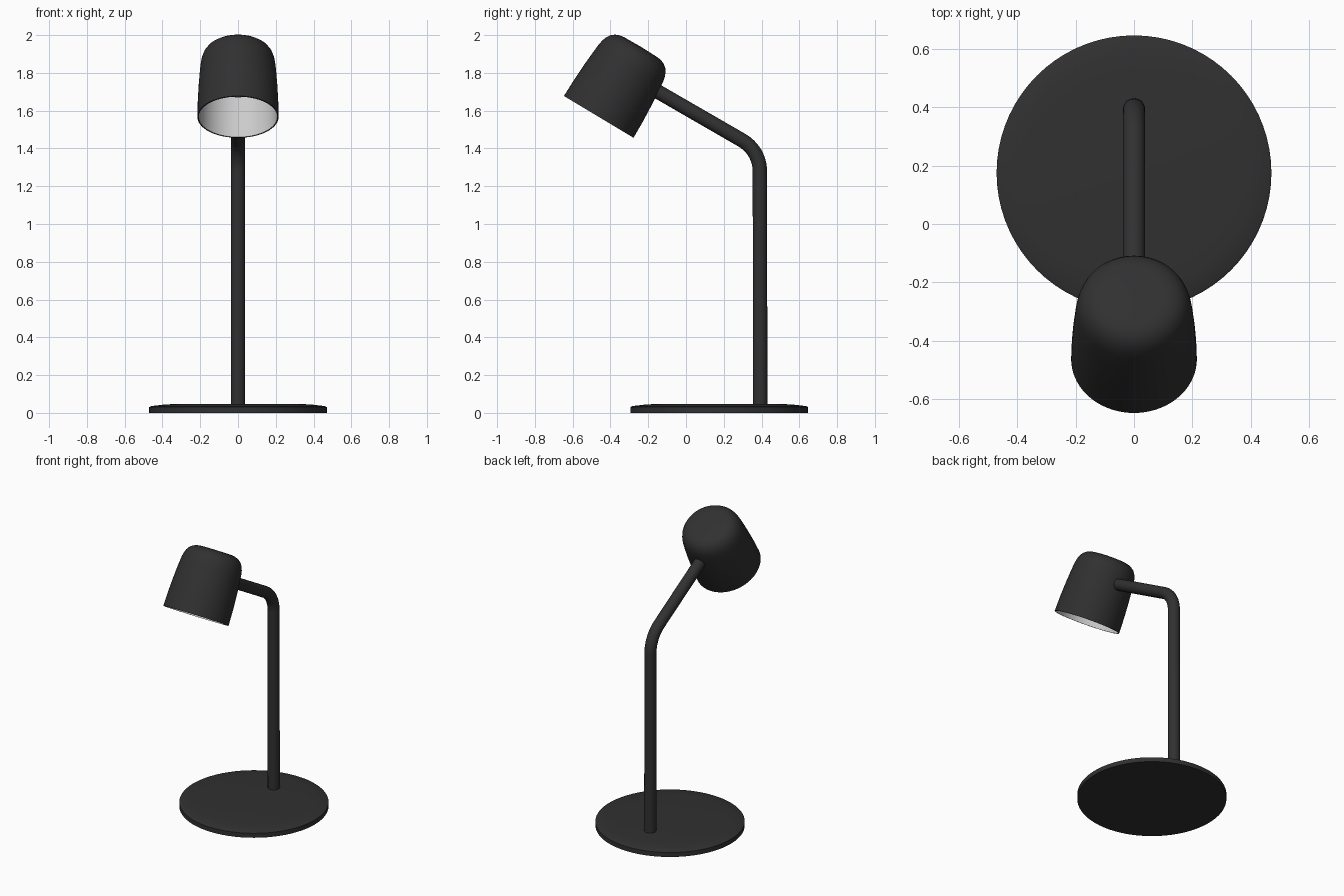
import bpy, bmesh, math
from mathutils import Vector, Matrix

if "Cube" in bpy.data.objects:
    bpy.data.objects.remove(bpy.data.objects["Cube"])

def material(name, v):
    m = bpy.data.materials.new(name)
    m.diffuse_color = (v, v, v, 1)
    m.use_nodes = True
    m.node_tree.nodes["Principled BSDF"].inputs["Base Color"].default_value = m.diffuse_color
    return m

BLACK = material("matte_black", 0.03)
WHITE = material("liner_white", 0.75)

def finish(name, bm, mat, angle=35, flip=False):
    bmesh.ops.recalc_face_normals(bm, faces=bm.faces)
    if flip:
        bmesh.ops.reverse_faces(bm, faces=bm.faces)
    me = bpy.data.meshes.new(name)
    bm.to_mesh(me)
    bm.free()
    ob = bpy.data.objects.new(name, me)
    bpy.context.collection.objects.link(ob)
    me.materials.append(mat)
    bpy.ops.object.select_all(action='DESELECT')
    ob.select_set(True)
    bpy.context.view_layer.objects.active = ob
    bpy.ops.object.shade_smooth_by_angle(angle=math.radians(angle))
    return ob

def lathe(name, profile, mat, flip=False, n=72):
    """Spin (radius, height) points around z; radius 0 closes an end."""
    bm = bmesh.new()
    rings = []
    for r, z in profile:
        k = 1 if r == 0 else n
        rings.append([bm.verts.new((r * math.cos(math.tau * i / n),
                                    r * math.sin(math.tau * i / n), z)) for i in range(k)])
    for a, b in zip(rings, rings[1:]):
        for i in range(n):
            j = (i + 1) % n
            vs = [a[i % len(a)], a[j % len(a)], b[j % len(b)], b[i % len(b)]]
            bm.faces.new(list(dict.fromkeys(vs)))
    return finish(name, bm, mat, flip=flip)

# Base disc with gently sloping rim
base = lathe("base", [(0, 0), (0.47, 0), (0.47, 0.031), (0.46, 0.036),
                      (0.40, 0.043), (0.34, 0.047), (0, 0.048)], BLACK)
base.location = (0, 0.175, 0)

# Arm: upright, 60 degree bend, then sloping section into the shade
R, bend_z, y0 = 0.19, 1.279, 0.391
path = [Vector((0, 0.393, 0.03))]
dirs = [Vector((0, 0, 1))]
for i in range(13):
    t = math.radians(60) * i / 12
    path.append(Vector((0, y0 - R + R * math.cos(t), bend_z + R * math.sin(t))))
    dirs.append(Vector((0, -math.sin(t), math.cos(t))))
path.append(path[-1] + dirs[-1] * ((path[-1].y + 0.152) / -dirs[-1].y))
dirs.append(dirs[-1])

bm = bmesh.new()
n, rad, rings = 32, 0.038, []
for p, d in zip(path, dirs):
    side, up = Vector((1, 0, 0)), d.cross(Vector((1, 0, 0)))
    rings.append([bm.verts.new(p + rad * (side * math.cos(math.tau * i / n)
                                          + up * math.sin(math.tau * i / n))) for i in range(n)])
for a, b in zip(rings, rings[1:]):
    for i in range(n):
        j = (i + 1) % n
        bm.faces.new((a[i], a[j], b[j], b[i]))
bm.faces.new(rings[0])
bm.faces.new(rings[-1])
finish("arm", bm, BLACK)

# Shade: outer shell with a thin rim, plus a pale inner liner
outer = [(0.215, 0), (0.213, 0.10), (0.208, 0.20), (0.202, 0.28), (0.197, 0.33),
         (0.192, 0.357), (0.183, 0.382), (0.168, 0.404), (0.150, 0.418),
         (0.128, 0.427), (0.104, 0.431), (0, 0.433)]
wall = 0.007
inner = [(max(r - wall, 0), z * (1 - wall / 0.433)) for r, z in outer]
shade = lathe("shade", [inner[0]] + outer, BLACK)
liner = lathe("shade_liner", inner, WHITE, flip=True)
for ob in (shade, liner):
    ob.location = (0, -0.462, 1.567)
    ob.rotation_euler = (math.radians(-31), 0, 0)
